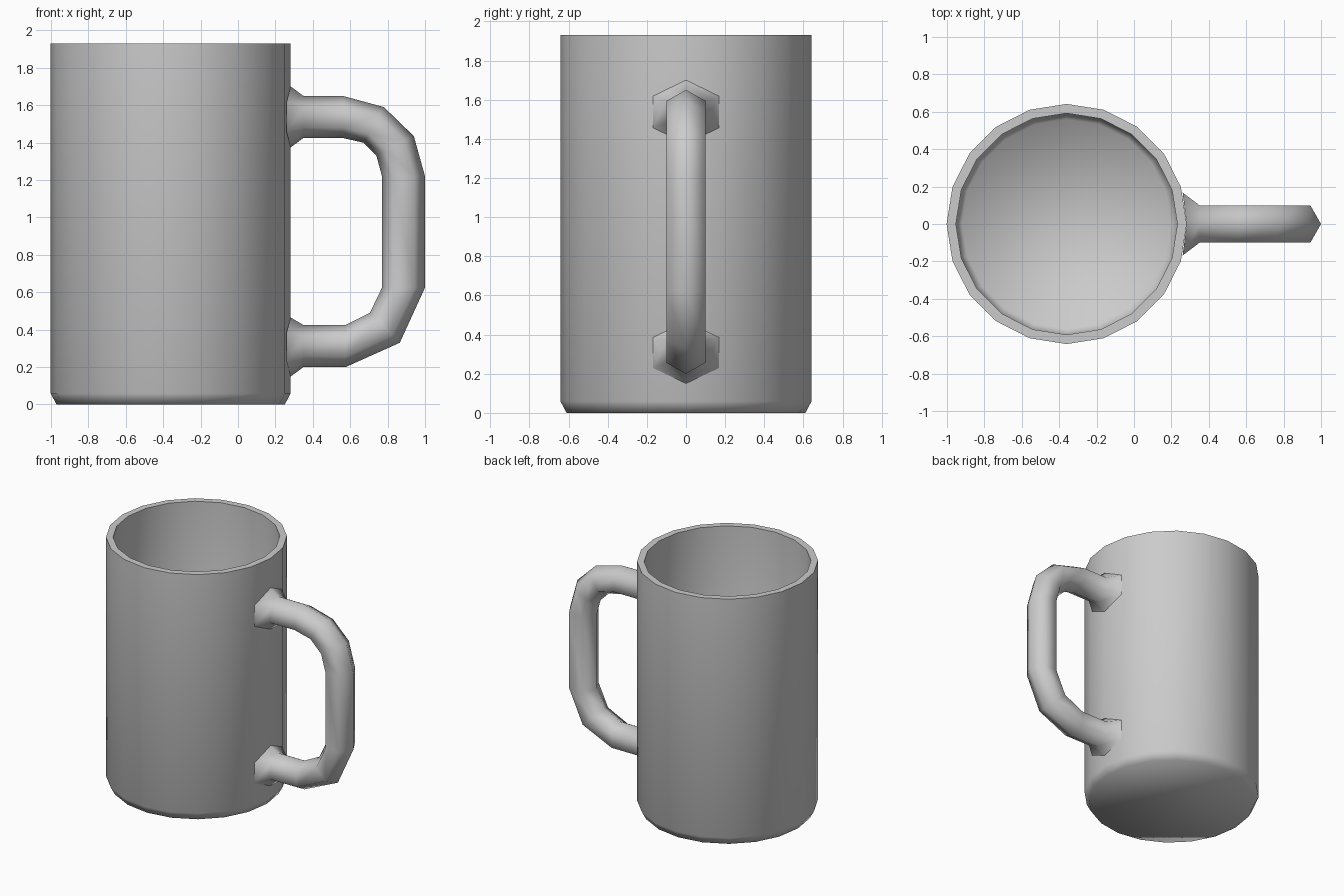
import bpy, bmesh, math
from mathutils import Vector

if "Cube" in bpy.data.objects:
    bpy.data.objects.remove(bpy.data.objects["Cube"])

CX, SIDES = -0.36, 20


def finish(name, bm):
    bmesh.ops.recalc_face_normals(bm, faces=bm.faces[:])
    mesh = bpy.data.meshes.new(name)
    bm.to_mesh(mesh)
    bm.free()
    ob = bpy.data.objects.new(name, mesh)
    bpy.context.collection.objects.link(ob)
    bpy.ops.object.select_all(action='DESELECT')
    ob.select_set(True)
    bpy.context.view_layer.objects.active = ob
    bpy.ops.object.shade_smooth_by_angle(angle=math.radians(70))
    return ob


def loft(bm, rings):
    """Bridge consecutive vertex rings with quads."""
    loops = [[bm.verts.new(p) for p in ring] for ring in rings]
    for a, b in zip(loops, loops[1:]):
        n = len(a)
        for k in range(n):
            bm.faces.new((a[k], a[(k + 1) % n], b[(k + 1) % n], b[k]))
    return loops


# Cup body: lathed profile (radius, height), outside base up over rim to inside floor
profile = [(0.61, 0), (0.642, 0.06), (0.642, 1.93),
           (0.592, 1.93), (0.592, 0.11), (0.56, 0.055)]
bm = bmesh.new()
rings = []
for r, z in profile:
    rings.append([(CX + r * math.cos(math.tau * k / SIDES),
                   r * math.sin(math.tau * k / SIDES), z) for k in range(SIDES)])
loops = loft(bm, rings)
bm.faces.new(loops[0])
bm.faces.new(loops[-1])
finish("cup_body", bm)


# Handle: hexagonal tube, each ring set by its outer and inner edge points (x, z)
def hexagon(outer, inner, w=0.1, side_dx=0.0):
    o, i = Vector((outer[0], 0, outer[1])), Vector((inner[0], 0, inner[1]))

    def side(t, y):
        return o.lerp(i, t) + Vector((side_dx, y, 0))
    return [o, side(.25, w), side(.75, w), i, side(.75, -w), side(.25, -w)]


path = [((0.35, 1.65), (0.35, 1.425)), ((0.56, 1.65), (0.56, 1.425)),
        ((0.78, 1.59), (0.67, 1.40)), ((0.94, 1.435), (0.74, 1.33)),
        ((1.0, 1.22), (0.77, 1.22)), ((1.0, 0.625), (0.77, 0.625)),
        ((0.865, 0.33), (0.705, 0.49)), ((0.575, 0.2), (0.575, 0.425)),
        ((0.35, 0.2), (0.35, 0.425))]
# Flared feet follow the curve of the cup wall
top_foot = hexagon((0.282, 1.70), (0.282, 1.375), 0.168, -0.022)
low_foot = hexagon((0.282, 0.15), (0.282, 0.465), 0.168, -0.022)
bm = bmesh.new()
loft(bm, [top_foot] + [hexagon(o, i) for o, i in path] + [low_foot])
finish("handle", bm)
